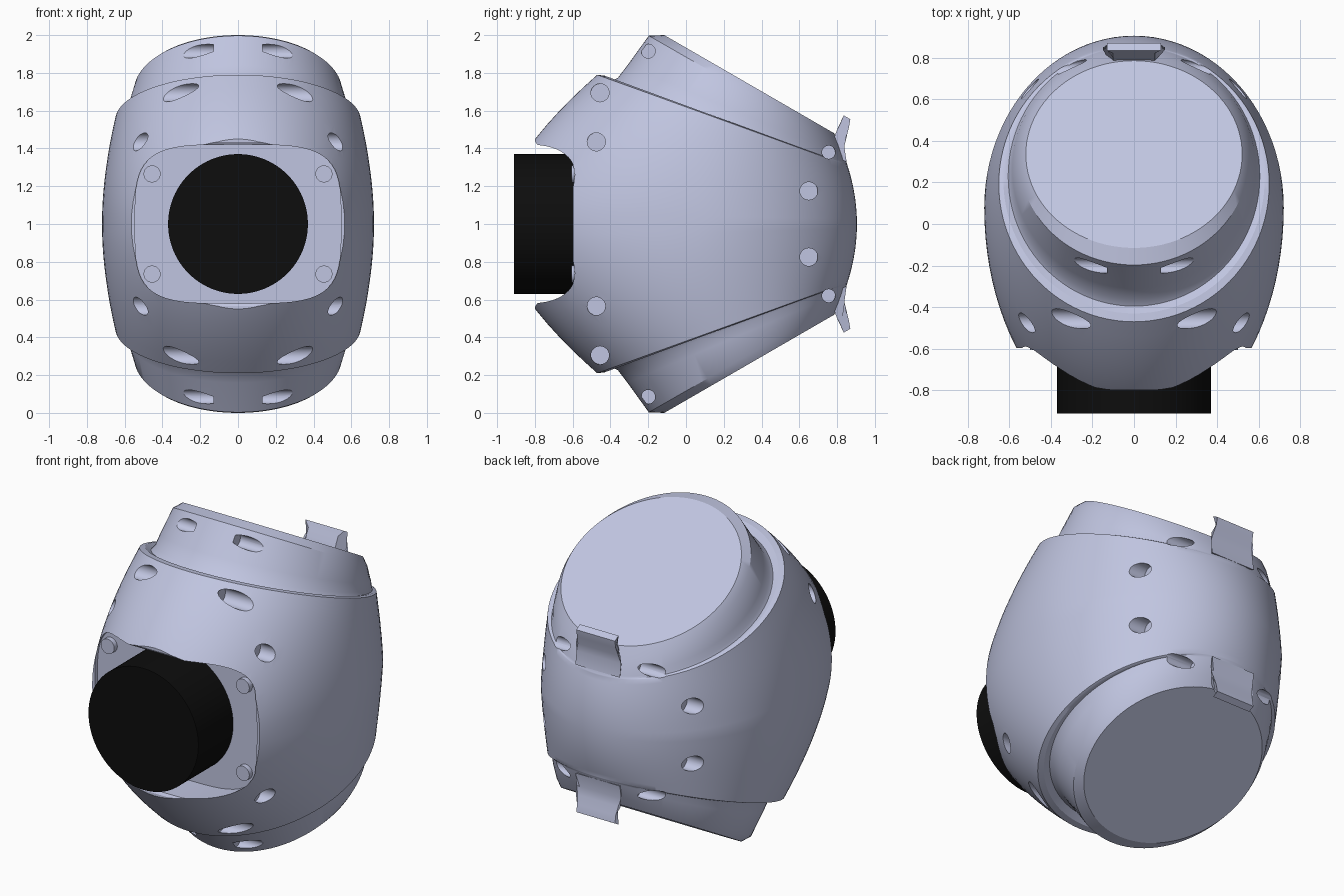
import bpy, bmesh, math
from mathutils import Matrix, Vector

if "Cube" in bpy.data.objects:
    bpy.data.objects.remove(bpy.data.objects["Cube"])


def material(name, rgb):
    m = bpy.data.materials.new(name)
    m.diffuse_color = (*rgb, 1)
    m.use_nodes = True
    m.node_tree.nodes["Principled BSDF"].inputs["Base Color"].default_value = m.diffuse_color
    return m


SHELL = material("pale blue grey", (0.53, 0.56, 0.75))
BLACK = material("black", (0.004, 0.004, 0.004))


def make(name, bm, mat=None):
    bmesh.ops.recalc_face_normals(bm, faces=bm.faces[:])
    me = bpy.data.meshes.new(name)
    bm.to_mesh(me)
    bm.free()
    ob = bpy.data.objects.new(name, me)
    bpy.context.collection.objects.link(ob)
    if mat:
        me.materials.append(mat)
    return ob


def activate(ob):
    bpy.ops.object.select_all(action='DESELECT')
    ob.select_set(True)
    bpy.context.view_layer.objects.active = ob


def smooth(ob, deg=30):
    activate(ob)
    bpy.ops.object.shade_smooth_by_angle(angle=math.radians(deg))


def loft(bm, rings):
    """Skin closed rings of points and cap both ends."""
    rows = [[bm.verts.new(p) for p in r] for r in rings]
    n = len(rows[0])
    for a, b in zip(rows, rows[1:]):
        for i in range(n):
            j = (i + 1) % n
            bm.faces.new((a[i], a[j], b[j], b[i]))
    bm.faces.new(rows[0][::-1])
    bm.faces.new(rows[-1])


def cylinder(bm, centre, radius, length, axis, segs=32):
    rot = Matrix.Rotation(math.pi / 2, 4, 'Y' if axis == 'x' else 'X')
    bmesh.ops.create_cone(bm, cap_ends=True, segments=segs, radius1=radius, radius2=radius,
                          depth=length, matrix=Matrix.Translation(centre) @ rot)


def cut(ob, cutter):
    mod = ob.modifiers.new("cut", 'BOOLEAN')
    mod.operation, mod.solver, mod.object = 'DIFFERENCE', 'EXACT', cutter
    activate(ob)
    bpy.ops.object.modifier_apply(modifier=mod.name)
    bpy.data.objects.remove(cutter)


# Shell: tilted oval rings, each given by its front point, back point and half width
SEGS = 96


def ring(front, back, half, w=0.5):
    f, b = Vector(front), Vector(back)
    c = f.lerp(b, w)
    pts = []
    for i in range(SEGS):
        t = math.tau * i / SEGS
        s = math.cos(t)
        p = c + (f - c) * s if s > 0 else c - (b - c) * s
        pts.append((half * math.sin(t), p.x, p.y))
    return pts


upper = []
for k in range(13):
    t = k / 12
    upper.append(ring((-1.01 + 0.54 * t ** 1.67, 1 + 0.79 * t),
                      (0.905 - 0.05 * t ** 2, 1 + 0.31 * t),
                      0.72 - 0.07 * t ** 2, 0.568 - 0.068 * t))
upper += [
    ring((-0.43, 1.785), (0.855, 1.312), 0.628),      # rim
    ring((-0.395, 1.755), (0.853, 1.316), 0.605),     # groove floor
    ring((-0.36, 1.775), (0.85, 1.325), 0.595),       # neck foot
    ring((-0.31, 1.84), (0.84, 1.355), 0.585),
    ring((-0.197, 1.997), (0.815, 1.415), 0.55),      # neck shoulder
    ring((-0.115, 2.0), (0.785, 1.48), 0.52),         # top rim
]
lower = [[(x, y, 2 - z) for x, y, z in r] for r in upper[:0:-1]]
bm = bmesh.new()
loft(bm, lower + upper)
shell = make("shell", bm, SHELL)

# Front opening: scooped side profile swept across the width
half_profile = [(-1.3, 0.5), (-0.8, 0.5), (-0.798, 0.435), (-0.78, 0.41), (-0.74, 0.39),
                (-0.69, 0.37), (-0.64, 0.33), (-0.61, 0.285), (-0.597, 0.23)]
profile = half_profile + [(y, -z) for y, z in half_profile[::-1]]
bm = bmesh.new()
loft(bm, [[(x, y, 1 + z) for y, z in profile] for x in (-1, 1)])
cut(shell, make("scoop_cutter", bm))

# Recess behind the opening with a rounded square outline
outline = []
for i in range(64):
    t = math.tau * i / 64
    c, s = math.cos(t), math.sin(t)
    outline.append((0.545 * math.copysign(abs(c) ** 0.5, c),
                    0.42 * math.copysign(abs(s) ** 0.5, s)))
bm = bmesh.new()
loft(bm, [[(x, y, 1 + z) for x, z in outline] for y in (-1.3, -0.575)])
cut(shell, make("recess_cutter", bm))

# Sideways blind holes: y, height from the middle, radius, floor x
HOLES = [(-0.2, 0.915, 0.037, 0.13), (-0.455, 0.695, 0.048, 0.2), (-0.475, 0.435, 0.048, 0.45),
         (0.755, 0.38, 0.035, 0.2), (0.65, 0.175, 0.047, 0.43)]
bm = bmesh.new()
for y, dz, r, floor in HOLES:
    for sx in (-1, 1):
        for sz in (-1, 1):
            cylinder(bm, (sx * (floor + 0.5), y, 1 + sz * dz), r, 1.0, 'x')
cut(shell, make("hole_cutters", bm))
smooth(shell)

# Lens barrel
bm = bmesh.new()
cylinder(bm, (0, -0.735, 1), 0.37, 0.35, 'y', 96)
smooth(make("lens_barrel", bm, BLACK))

# Corner pegs inside the recess
bm = bmesh.new()
for sx in (-1, 1):
    for sz in (-1, 1):
        cylinder(bm, (sx * 0.455, -0.585, 1 + sz * 0.265), 0.045, 0.04, 'y', 24)
smooth(make("corner_pegs", bm, SHELL))

# Curved catch at the back of each neck
catch = [(0.76, 0.36), (0.785, 0.46), (0.80, 0.5), (0.82, 0.54), (0.835, 0.575),
         (0.87, 0.555), (0.862, 0.51), (0.845, 0.46), (0.838, 0.41), (0.85, 0.33)]
for name, sz in (("upper_catch", 1), ("lower_catch", -1)):
    bm = bmesh.new()
    loft(bm, [[(s * (0.1 if i < 4 else 0.13 if i < 7 else 0.15), y, 1 + sz * z)
               for i, (y, z) in enumerate(catch)] for s in (-1, 1)])
    smooth(make(name, bm, SHELL))
